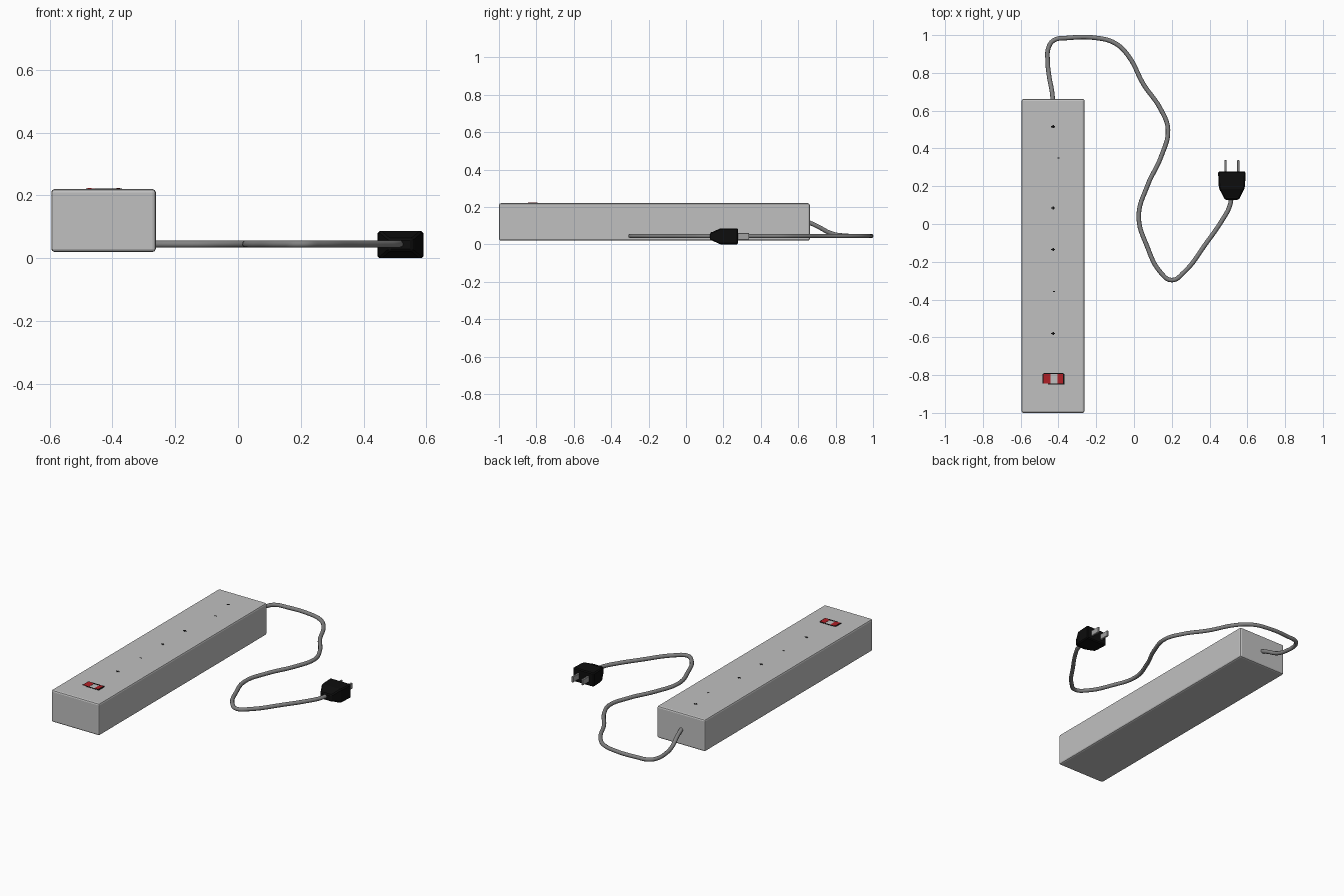
import bpy, bmesh
from mathutils import Vector

if "Cube" in bpy.data.objects:
    bpy.data.objects.remove(bpy.data.objects["Cube"])


def material(name, rgb):
    m = bpy.data.materials.new(name)
    m.diffuse_color = (*rgb, 1)
    m.use_nodes = True
    m.node_tree.nodes["Principled BSDF"].inputs["Base Color"].default_value = m.diffuse_color
    return m


GREY = material("casing_grey", (0.53, 0.53, 0.53))
CORD = material("cord_grey", (0.22, 0.22, 0.22))
BLACK = material("black", (0.004, 0.004, 0.004))
RED = material("switch_red", (0.45, 0.015, 0.02))
METAL = material("prong_metal", (0.36, 0.36, 0.36))


def finish(name, bm, mat, bevel=0, segments=1):
    bmesh.ops.recalc_face_normals(bm, faces=bm.faces)
    me = bpy.data.meshes.new(name)
    bm.to_mesh(me)
    bm.free()
    me.materials.append(mat)
    ob = bpy.data.objects.new(name, me)
    bpy.context.collection.objects.link(ob)
    if bevel:
        mod = ob.modifiers.new("bevel", 'BEVEL')
        mod.width, mod.segments = bevel, segments
        mod.limit_method = 'ANGLE'
    return ob


def box(name, lo, hi, mat, bevel=0, segments=1):
    lo, hi = Vector(lo), Vector(hi)
    bm = bmesh.new()
    bmesh.ops.create_cube(bm, size=1)
    for v in bm.verts:
        v.co = (lo + hi) / 2 + v.co * (hi - lo)
    return finish(name, bm, mat, bevel, segments)


def loft(name, sections, mat, bevel=0):
    """Rectangles (y, x centre, half width, z centre, half height) joined along y."""
    bm = bmesh.new()
    rings = [[bm.verts.new((cx + sx * w, y, cz + sz * h))
              for sx, sz in ((-1, -1), (1, -1), (1, 1), (-1, 1))]
             for y, cx, w, cz, h in sections]
    for a, b in zip(rings, rings[1:]):
        for i in range(4):
            j = (i + 1) % 4
            bm.faces.new((a[i], a[j], b[j], b[i]))
    bm.faces.new(rings[0])
    bm.faces.new(rings[-1])
    return finish(name, bm, mat, bevel)


# casing
TOP, CX = 0.22, -0.428
box("casing", (-0.595, -1, 0.02), (-0.262, 0.662, TOP), GREY, 0.01, 2)

# small contact slots marking each outlet on the top face
for n, (y, dx) in enumerate([(0.515, 0), (0.35, 0.028), (0.085, 0),
                             (-0.135, 0), (-0.357, 0.004), (-0.58, 0)]):
    x = CX + dx
    w = 0.006 if n in (1, 4) else 0.011
    box(f"outlet_slot_{n}", (x - w, y - 0.003, TOP - 0.003),
        (x + w, y + 0.003, TOP + 0.001), BLACK)
    if w > 0.01:
        box(f"outlet_ground_{n}", (x - 0.004, y - 0.008, TOP - 0.003),
            (x + 0.004, y + 0.008, TOP + 0.001), BLACK)

# switch frame: four thin bars
SX0, SX1, SY0, SY1 = -0.485, -0.369, -0.850, -0.788
for name, a, b in [("left", (SX0, SY0 + .006), (SX0 + .005, SY1 - .006)),
                   ("right", (SX1 - .007, SY0 + .006), (SX1, SY1 - .006)),
                   ("front", (SX0 + .03, SY0), (SX1, SY0 + .006)),
                   ("back", (SX0 + .005, SY1 - .006), (SX1 - .005, SY1))]:
    box("switch_frame_" + name, (*a, TOP - 0.004), (*b, TOP + 0.002), BLACK)

# rocker: two red halves rising outwards, the dished middle lies under the casing top
for name, inner, outer in [("left", -0.443, SX0 + .005), ("right", -0.405, SX1 - .007)]:
    bm = bmesh.new()
    ends = [[bm.verts.new((x, y, z)) for x, z in
             ((inner, TOP - .004), (outer, TOP - .004),
              (outer, TOP + .004), (inner, TOP + .001))]
            for y in (SY0 + .006, SY1 - .006)]
    for i in range(4):
        j = (i + 1) % 4
        bm.faces.new((ends[0][i], ends[0][j], ends[1][j], ends[1][i]))
    for e in ends:
        bm.faces.new(e)
    finish("rocker_" + name, bm, RED)

# cord: round tube leaving the casing end, dropping to the floor level and snaking to the plug
path = [(-0.428, 0.63, 0.13), (-0.434, 0.70, 0.098), (-0.449, 0.78, 0.058),
        (-0.457, 0.86, 0.046), (-0.452, 0.935), (-0.425, 0.972), (-0.35, 0.985),
        (-0.2, 0.985), (-0.1, 0.957), (-0.03, 0.89), (0.05, 0.74), (0.14, 0.61),
        (0.18, 0.5), (0.145, 0.36), (0.07, 0.2), (0.025, 0.04), (0.07, -0.12),
        (0.14, -0.255), (0.2, -0.297), (0.265, -0.255), (0.38, -0.105),
        (0.47, 0.025), (0.505, 0.09), (0.518, 0.15)]
curve = bpy.data.curves.new("cord", 'CURVE')
curve.dimensions = '3D'
curve.bevel_depth = 0.012
curve.bevel_resolution = 3
curve.resolution_u = 6
curve.use_fill_caps = True
sp = curve.splines.new('BEZIER')
sp.bezier_points.add(len(path) - 1)
for bp, p in zip(sp.bezier_points, path):
    bp.co = p if len(p) == 3 else (*p, 0.045)
    bp.handle_left_type = bp.handle_right_type = 'AUTO'
curve.materials.append(CORD)
bpy.context.collection.objects.link(bpy.data.objects.new("cord", curve))

# plug body, tapering towards the cord
PX, PZ = 0.518, 0.043
loft("plug", [(0.128, PX, 0.036, PZ, 0.020), (0.142, PX, 0.044, PZ, 0.024),
              (0.185, PX, 0.066, PZ, 0.043), (0.205, PX, 0.070, PZ, 0.043),
              (0.278, PX, 0.073, PZ, 0.043)], BLACK, 0.006)

# plug prongs
for name, s in (("left", -1), ("right", 1)):
    x = PX + s * 0.034
    box("prong_" + name, (x - 0.006, 0.26, PZ - 0.018),
        (x + 0.006, 0.338, PZ + 0.018), METAL, 0.002)
